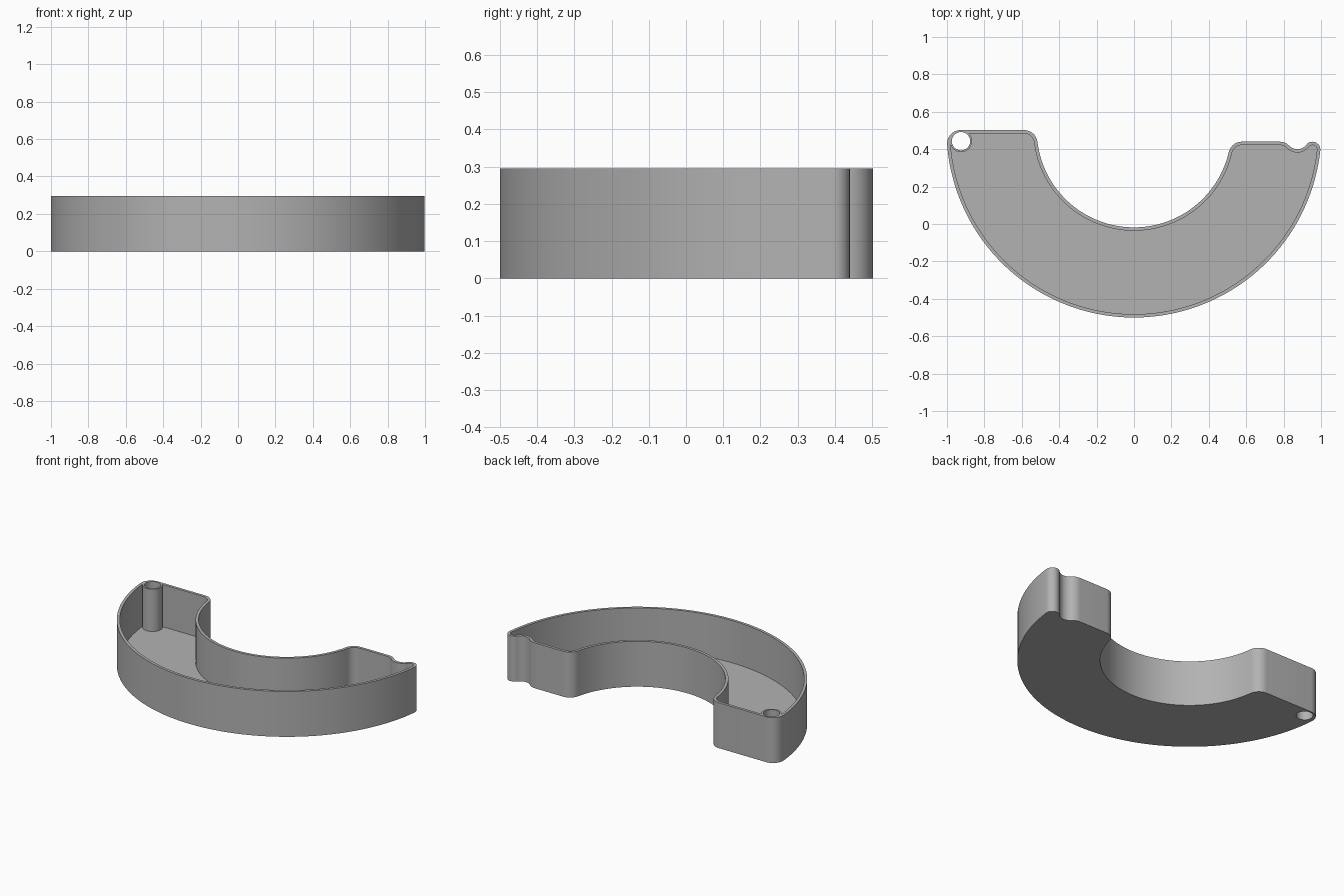
import bpy, bmesh
from math import sqrt, atan2, cos, sin, pi, tau
from mathutils import Vector

if "Cube" in bpy.data.objects:
    bpy.data.objects.remove(bpy.data.objects["Cube"], do_unlink=True)

HEIGHT, WALL, FLOOR = 0.295, 0.018, 0.02
CENTRE_Y, OUTER, INNER = 0.502, 1.002, 0.52
FILLET, BUMP, GROOVE = 0.072, 0.042, 0.06
LEFT_TOP, RIGHT_TOP = 0.502, 0.44
POST = (-0.925, 0.443)

grey = bpy.data.materials.new("plain_grey")
grey.use_nodes = True
grey.diffuse_color = (0.45, 0.45, 0.45, 1)
grey.node_tree.nodes["Principled BSDF"].inputs["Base Color"].default_value = (0.45, 0.45, 0.45, 1)


def along(anchor, distance, y, side):
    """Point at height y and a given distance from the anchor, to one side."""
    return Vector((anchor[0] + side * sqrt(distance ** 2 - (y - anchor[1]) ** 2), y))


# Tangent circles round the outline; a negative radius is a concave arc
mid = Vector((0, CENTRE_Y))
bump = along(mid, OUTER - BUMP, RIGHT_TOP - BUMP, 1)
groove = along(bump, BUMP + GROOVE, 0.46, -1)
circles = [
    (mid, OUTER, 96),
    (bump, BUMP, 12),
    (groove, -GROOVE, 12),
    (along(groove, GROOVE + FILLET, RIGHT_TOP - FILLET, -1), FILLET, 10),
    (along(mid, INNER + FILLET, RIGHT_TOP - FILLET, 1), FILLET, 12),
    (mid, -INNER, 64),
    (along(mid, INNER + FILLET, LEFT_TOP - FILLET, -1), FILLET, 12),
    (along(mid, OUTER - FILLET, LEFT_TOP - FILLET, -1), FILLET, 12),
]


def joint_angle(circle, first, second):
    """Angle on a circle where two neighbours touch, or the top of a straight."""
    (a, ra, _), (b, rb, _) = first, second
    if ra == rb:
        return pi / 2
    d = a + (b - a) * ra / (ra - rb) - circle[0]
    return atan2(d.y, d.x)


def outline(inset):
    points = []
    for i, circle in enumerate(circles):
        centre, radius, steps = circle
        start = joint_angle(circle, circles[i - 1], circle)
        end = joint_angle(circle, circle, circles[(i + 1) % len(circles)])
        sweep = (end - start) % tau if radius > 0 else -((start - end) % tau)
        r = abs(radius - inset)
        for k in range(steps + 1):
            a = start + sweep * k / steps
            p = centre + Vector((cos(a), sin(a))) * r
            if not points or (p - points[-1]).length > 1e-4:
                points.append(p)
    if (points[0] - points[-1]).length < 1e-4:
        points.pop()
    return points


def ring(radius):
    return [Vector(POST) + Vector((cos(tau * k / 48), sin(tau * k / 48))) * radius
            for k in range(48)]


def prism(name, points, bottom, top):
    bm = bmesh.new()
    face = bm.faces.new([bm.verts.new((p.x, p.y, bottom)) for p in points])
    lifted = bmesh.ops.extrude_face_region(bm, geom=[face])["geom"]
    bmesh.ops.translate(bm, vec=(0, 0, top - bottom),
                        verts=[v for v in lifted if isinstance(v, bmesh.types.BMVert)])
    bmesh.ops.recalc_face_normals(bm, faces=bm.faces[:])
    mesh = bpy.data.meshes.new(name)
    bm.to_mesh(mesh)
    bm.free()
    mesh.materials.append(grey)
    obj = bpy.data.objects.new(name, mesh)
    bpy.context.collection.objects.link(obj)
    return obj


def subtract(target, cutter):
    cutter.hide_render = True
    mod = target.modifiers.new("cut", "BOOLEAN")
    mod.operation, mod.solver, mod.object = "DIFFERENCE", "EXACT", cutter
    bpy.context.view_layer.objects.active = target
    bpy.ops.object.modifier_apply(modifier=mod.name)
    bpy.data.objects.remove(cutter, do_unlink=True)


# Open tray, hollowed around a tubular post with a through hole
tray = prism("curved_tray", outline(0), 0, HEIGHT)
cavity = prism("cavity_cutter", outline(WALL), FLOOR, HEIGHT + 0.1)
subtract(cavity, prism("post_cutter", ring(0.059), -0.1, HEIGHT + 0.2))
subtract(tray, cavity)
subtract(tray, prism("hole_cutter", ring(0.049), -0.1, HEIGHT + 0.2))

bpy.ops.object.select_all(action="DESELECT")
tray.select_set(True)
bpy.context.view_layer.objects.active = tray
bpy.ops.object.shade_smooth_by_angle(angle=0.6)
